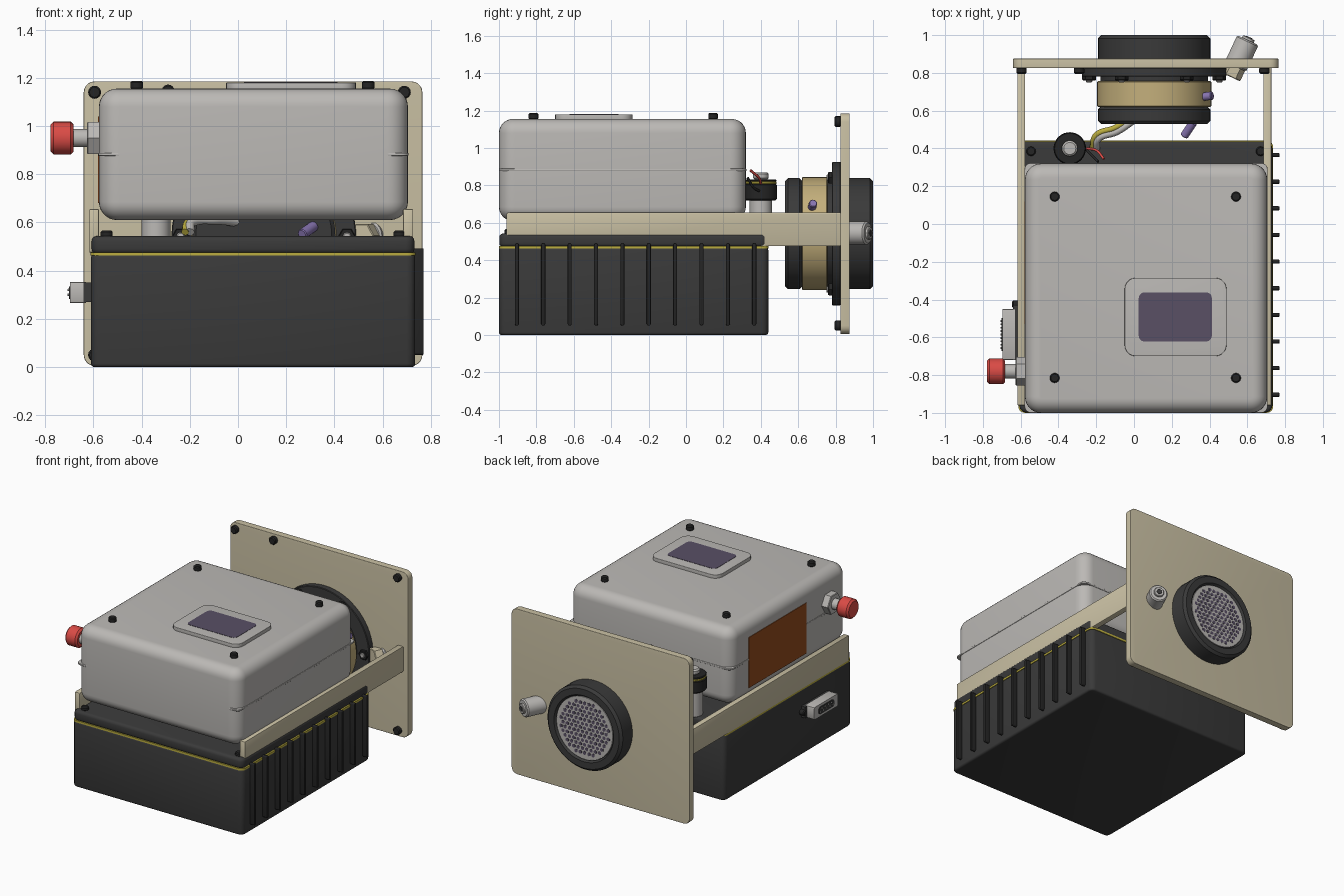
import bpy, bmesh, math
from mathutils import Vector

if "Cube" in bpy.data.objects:
    bpy.data.objects.remove(bpy.data.objects["Cube"])


def material(name, r, g, b):
    m = bpy.data.materials.new(name)
    m.use_nodes = True
    m.diffuse_color = (r, g, b, 1)
    m.node_tree.nodes["Principled BSDF"].inputs["Base Color"].default_value = (r, g, b, 1)
    return m


DARK = material("dark grey", 0.042, 0.042, 0.042)
BLACK = material("black", 0.018, 0.018, 0.018)
GREY = material("light grey", 0.5, 0.485, 0.465)
CREAM = material("cream", 0.59, 0.53, 0.37)
RED = material("red", 0.7, 0.07, 0.06)
ORANGE = material("burnt orange", 0.3, 0.07, 0.012)
SCREEN = material("dusky purple", 0.1, 0.08, 0.13)
VIOLET = material("violet", 0.25, 0.18, 0.45)
GOLD = material("gold", 0.55, 0.43, 0.2)
YELLOW = material("yellow", 0.5, 0.42, 0.05)


def finish(name, bm, mat):
    bmesh.ops.recalc_face_normals(bm, faces=bm.faces)
    me = bpy.data.meshes.new(name)
    bm.to_mesh(me)
    bm.free()
    me.materials.append(mat)
    me.shade_smooth()
    me.set_sharp_from_angle(angle=math.radians(32))
    ob = bpy.data.objects.new(name, me)
    bpy.context.collection.objects.link(ob)
    return ob


def slab(name, x, y, z, mat, axis=2, corner=0.0, edge=0.0, seg=5):
    """Box from ranges; corners rounded along one axis, then rims rounded."""
    bm = bmesh.new()
    bmesh.ops.create_cube(bm, size=1)
    for v in bm.verts:
        v.co = [lo + (c + 0.5) * (hi - lo) for c, (lo, hi) in zip(v.co, (x, y, z))]
    if corner:
        sel = [e for e in bm.edges if abs((e.verts[0].co - e.verts[1].co).normalized()[axis]) > 0.9]
        bmesh.ops.bevel(bm, geom=sel, offset=corner, segments=seg, profile=0.5, affect='EDGES')
    if edge:
        sel = [e for e in bm.edges if abs(e.verts[0].co[axis] - e.verts[1].co[axis]) < 1e-5]
        bmesh.ops.bevel(bm, geom=sel, offset=edge, segments=seg, profile=0.5, affect='EDGES')
    return finish(name, bm, mat)


def turned(name, start, direction, profile, mat, sides=32):
    """Profile of (radius, height) points turned about an axis."""
    bm = bmesh.new()
    vs = [bm.verts.new((r, 0, h)) for r, h in profile]
    es = [bm.edges.new(pair) for pair in zip(vs, vs[1:])]
    bmesh.ops.spin(bm, geom=vs + es, cent=(0, 0, 0), axis=(0, 0, 1), angle=math.tau, steps=sides)
    bmesh.ops.remove_doubles(bm, verts=bm.verts, dist=1e-5)
    q = Vector(direction).to_track_quat('Z', 'Y')
    for v in bm.verts:
        v.co = q @ v.co + Vector(start)
    return finish(name, bm, mat)


def rod(name, a, b, r, mat, sides=32, chamfer=0.004):
    d = Vector(b) - Vector(a)
    n = d.length
    prof = [(0, 0), (r - chamfer, 0), (r, chamfer), (r, n - chamfer), (r - chamfer, n), (0, n)]
    return turned(name, a, d, prof, mat, sides)


def screw(name, a, direction, r=0.026, h=0.03):
    rod(name, a, Vector(a) + Vector(direction) * h, r, BLACK, 16, 0.006)


def wire(name, points, r, mat):
    cu = bpy.data.curves.new(name, 'CURVE')
    cu.dimensions = '3D'
    cu.bevel_depth = r
    cu.bevel_resolution = 2
    cu.use_fill_caps = True
    sp = cu.splines.new('BEZIER')
    sp.bezier_points.add(len(points) - 1)
    for bp, p in zip(sp.bezier_points, points):
        bp.co = p
        bp.handle_left_type = bp.handle_right_type = 'AUTO'
    cu.materials.append(mat)
    bpy.context.collection.objects.link(bpy.data.objects.new(name, cu))


UP, BACK = Vector((0, 0, 1)), Vector((0, 1, 0))

# Lower dark case with gasket, ribs and lid screws
slab("lower_case", (-0.61, 0.735), (-1, 0.44), (0, 0.468), DARK, corner=0.035, edge=0.014, seg=3)
slab("case_gasket", (-0.612, 0.737), (-1, 0.442), (0.462, 0.476), YELLOW, corner=0.035)
slab("case_lid", (-0.607, 0.732), (-0.998, 0.438), (0.47, 0.543), DARK, corner=0.035, edge=0.02, seg=3)
for i in range(10):
    y = -0.904 + i * 0.141
    slab("side_rib", (0.725, 0.77), (y - 0.011, y + 0.011), (0.05, 0.492), BLACK, axis=0, corner=0.0105, edge=0.004, seg=3)
for x in (-0.545, 0.67):
    for y in (-0.945, 0.385):
        screw("case_screw", (x, y, 0.538), UP, 0.025, 0.028)

# Upper light case with pinched seam
slab("upper_case", (-0.577, 0.705), (-1, 0.32), (0.61, 1.155), GREY, corner=0.085, edge=0.075, seg=7)
slab("upper_case_seam", (-0.58, 0.708), (-1, 0.323), (0.876, 0.889), GREY, corner=0.035, edge=0.004)
for x in (-0.42, 0.54):
    for y in (-0.815, 0.145):
        screw("top_screw", (x, y, 1.152), UP, 0.026, 0.035)
slab("display_bezel", (-0.05, 0.49), (-0.70, -0.285), (1.15, 1.18), GREY, corner=0.06, edge=0.003)
slab("display_screen", (0.025, 0.412), (-0.622, -0.362), (1.177, 1.182), SCREEN, corner=0.03)
slab("side_label", (-0.581, -0.574), (-0.53, 0.12), (0.68, 1.04), ORANGE)

# Mounting rails and rear plate
for name, x in (("left_rail", (0.685, 0.727)), ("right_rail", (-0.617, -0.577))):
    slab(name, x, (-0.96, 0.83), (0.475, 0.655), CREAM, axis=0, corner=0.008, edge=0.004, seg=2)
slab("rear_plate", (-0.64, 0.765), (0.826, 0.875), (0.005, 1.185), CREAM, axis=1, corner=0.045, edge=0.003)
for x, z in ((-0.595, 1.14), (0.69, 1.14), (-0.595, 0.05), (0.69, 0.05), (-0.29, 1.145)):
    screw("plate_screw", (x, 0.83, z), -BACK, 0.027, 0.035)

# Sensor housing through the plate
CX, CZ = 0.107, 0.542
cap = [(0, 0.985), (0.225, 0.985), (0.235, 1), (0.28, 1), (0.297, 0.983), (0.297, 0.86)]
turned("sensor_cap", (CX, 0, CZ), BACK, cap, DARK, 64)
rod("sensor_flange", (CX, 0.78, CZ), (CX, 0.828, CZ), 0.383, DARK, 64)
rod("sensor_neck", (CX, 0.75, CZ), (CX, 0.79, CZ), 0.285, DARK, 64)
rod("sensor_band", (CX, 0.62, CZ), (CX, 0.756, CZ), 0.302, GOLD, 64)
rod("sensor_front", (CX, 0.53, CZ), (CX, 0.622, CZ), 0.297, DARK, 64, 0.015)
for i in range(6):
    a = i * math.tau / 6
    p = Vector((CX + 0.345 * math.cos(a), 0.785, CZ + 0.345 * math.sin(a)))
    rod("flange_nut", p, p - BACK * 0.025, 0.036, BLACK, 6)
    rod("flange_stud", p, p - BACK * 0.035, 0.017, GREY, 12)

# Grille with honeycomb openings
rod("grille_disc", (CX, 0.98, CZ), (CX, 0.99, CZ), 0.222, GREY, 48, 0.001)
bm = bmesh.new()
pitch = 0.034
for row in range(-8, 9):
    for col in range(-8, 9):
        u = (col + 0.5 * (row % 2)) * pitch
        w = row * pitch * math.sqrt(3) / 2
        if math.hypot(u, w) < 0.2:
            ring = [math.tau * (k + 0.5) / 6 for k in range(6)]
            vs = [bm.verts.new((CX + u + 0.0135 * math.cos(t), 0.992, CZ + w + 0.0135 * math.sin(t))) for t in ring]
            top = bmesh.ops.extrude_face_region(bm, geom=[bm.faces.new(vs)])["geom"]
            bmesh.ops.translate(bm, vec=(0, -0.004, 0), verts=[g for g in top if isinstance(g, bmesh.types.BMVert)])
finish("grille_openings", bm, SCREEN)

# Angled cable gland in the plate
base, d = Vector((0.55, 0.86, 0.545)), Vector((0.42, 0.9, 0)).normalized()
rod("gland_nut", base - d * 0.09, base - d * 0.02, 0.055, CREAM, 6)
rod("gland_body", base - d * 0.03, base + d * 0.125, 0.062, GREY, 32, 0.008)
rod("gland_tip", base + d * 0.12, base + d * 0.14, 0.034, GREY)
rod("gland_bore", base + d * 0.136, base + d * 0.143, 0.018, DARK, 16, 0.001)

# Red knob on the side
KY, KZ = -0.78, 0.95
rod("knob_nut", (-0.57, KY, KZ), (-0.627, KY, KZ), 0.076, GREY, 6)
rod("knob_stem", (-0.62, KY, KZ), (-0.69, KY, KZ), 0.038, GREY)
rod("knob", (-0.682, KY, KZ), (-0.777, KY, KZ), 0.068, RED, 32, 0.012)

# Data connector on the side
slab("connector_base", (-0.64, -0.6), (-0.72, -0.43), (0.27, 0.35), DARK)
slab("connector_body", (-0.697, -0.63), (-0.72, -0.45), (0.265, 0.353), GREY, axis=0, corner=0.008, seg=2)
slab("connector_face", (-0.701, -0.693), (-0.672, -0.498), (0.283, 0.335), DARK, axis=0, corner=0.02)
for i in range(9):
    y = -0.657 + i * 0.018
    rod("connector_pin", (-0.698, y, 0.3 + 0.02 * (i % 2)), (-0.707, y, 0.3 + 0.02 * (i % 2)), 0.005, GREY, 8, 0.001)
screw("connector_screw", (-0.6, -0.425, 0.31), (-1, 0, 0), 0.02, 0.045)

# Valve behind the upper case
VX, VY = -0.34, 0.4
rod("valve_stem", (VX, VY, 0.54), (VX, VY, 0.73), 0.06, GREY)
rod("valve_wheel", (VX, VY, 0.72), (VX, VY, 0.81), 0.086, BLACK, 32, 0.008)
rod("valve_ring", (VX, VY, 0.806), (VX, VY, 0.822), 0.084, YELLOW)
rod("valve_cover", (VX, VY, 0.82), (VX, VY, 0.832), 0.084, BLACK)
rod("valve_cap", (VX, VY, 0.83), (VX, VY, 0.87), 0.042, GREY, 24, 0.01)

# Wires and violet pegs
wire("grey_cable", [(-0.2, 0.4, 0.56), (-0.19, 0.45, 0.6), (-0.09, 0.49, 0.61), (0.0, 0.55, 0.6)], 0.02, GREY)
wire("yellow_cable", [(-0.22, 0.4, 0.56), (-0.2, 0.47, 0.605), (-0.1, 0.51, 0.615), (-0.03, 0.55, 0.6)], 0.016, YELLOW)
wire("red_wire", [(-0.25, 0.4, 0.81), (-0.2, 0.39, 0.84), (-0.16, 0.345, 0.88)], 0.007, RED)
wire("black_wire", [(-0.25, 0.39, 0.77), (-0.22, 0.36, 0.79), (-0.19, 0.33, 0.84)], 0.007, BLACK)
rod("front_peg", (0.265, 0.465, 0.55), (0.315, 0.54, 0.585), 0.022, VIOLET, 16)
rod("band_peg", (0.34, 0.67, 0.67), (0.415, 0.68, 0.705), 0.022, VIOLET, 16)
